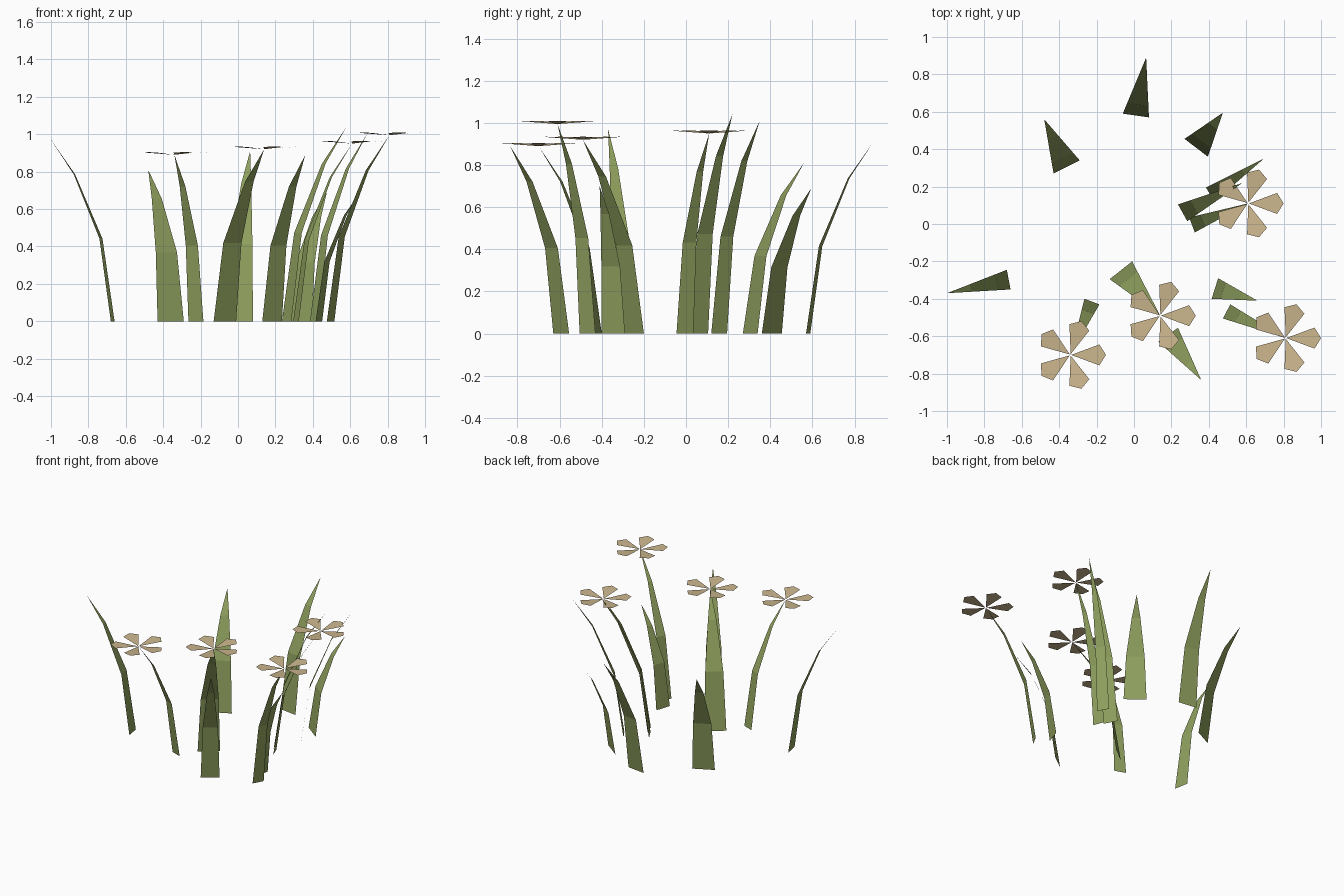
import bpy
from math import cos, sin, pi
from mathutils import Vector, Matrix

cube = bpy.data.objects.get("Cube")
if cube:
    bpy.data.objects.remove(cube, do_unlink=True)


def make_material(name, rgb):
    mat = bpy.data.materials.new(name)
    mat.use_nodes = True
    mat.diffuse_color = (*rgb, 1)
    bsdf = mat.node_tree.nodes["Principled BSDF"]
    bsdf.inputs["Base Color"].default_value = (*rgb, 1)
    bsdf.inputs["Roughness"].default_value = 0.9
    return mat


leaf_green = make_material("leaf green", (0.27, 0.345, 0.11))
petal_tan = make_material("petal tan", (0.60, 0.47, 0.27))


def make_object(name, verts, faces, mat):
    mesh = bpy.data.meshes.new(name)
    mesh.from_pydata(verts, [], faces)
    mesh.materials.append(mat)
    obj = bpy.data.objects.new(name, mesh)
    bpy.context.collection.objects.link(obj)
    return obj


def blade(name, a, b, tip):
    """Flat tapering blade from ground edge a-b, bending over in three steps to tip."""
    a, b, tip = Vector((*a, 0)), Vector((*b, 0)), Vector(tip)
    # keep the upper side facing up
    lean = tip - (a + b) / 2
    if (b - a).cross(lean).z < 0:
        a, b = b, a
    verts = []
    for reach, rise in ((0, 0), (0.19, 0.455), (0.62, 0.81)):
        for corner in (a, b):
            point = corner.lerp(tip, reach)
            point.z = tip.z * rise
            verts.append(point)
    verts.append(tip)
    make_object(name, verts, [(0, 1, 3, 2), (2, 3, 5, 4), (4, 5, 6)], leaf_green)


def flower(name, center):
    """Five flat kite-shaped petals, each rising slightly outward."""
    kite = [Vector(p) for p in
            ((0.004, 0, 0), (0.155, -0.056, 0.012), (0.19, 0, 0.015), (0.155, 0.056, 0.012))]
    verts, faces = [], []
    for i in range(5):
        turn = Matrix.Rotation(2 * pi * i / 5, 3, 'Z')
        faces.append(range(len(verts), len(verts) + 4))
        verts += [turn @ p + Vector(center) for p in kite]
    make_object(name, verts, [tuple(f) for f in faces], petal_tan)


# Plain grass blades: two ground corners and the tip
grass = {
    "back_blade": ((-0.06, 0.59), (0.08, 0.57), (0.065, 0.89, 0.91)),
    "back_right_blade": ((-0.43, 0.27), (-0.29, 0.34), (-0.48, 0.56, 0.81)),
    "back_left_blade": ((0.27, 0.455), (0.395, 0.36), (0.475, 0.595, 0.69)),
    "right_blade": ((-0.68, -0.245), (-0.66, -0.35), (-1.0, -0.37, 0.97)),
    "front_blade": ((0.13, -0.63), (0.235, -0.555), (0.36, -0.835, 0.89)),
    "short_left_blade": ((0.415, -0.40), (0.45, -0.29), (0.66, -0.41, 0.70)),
    "inner_left_blade": ((0.235, 0.105), (0.285, 0.015), (0.58, 0.22, 1.04)),
    "outer_left_blade": ((0.385, 0.195), (0.43, 0.12), (0.695, 0.35, 1.01)),
}
for name, (a, b, tip) in grass.items():
    blade(name, a, b, tip)

# Stems carrying a flower on the tip
stems = {
    "front_right": ((-0.265, -0.40), (-0.185, -0.43), (-0.34, -0.70, 0.89)),
    "middle": ((-0.13, -0.295), (-0.01, -0.20), (0.14, -0.49, 0.92)),
    "front_left": ((0.475, -0.505), (0.515, -0.43), (0.81, -0.61, 0.995)),
    "back_left": ((0.325, -0.045), (0.295, 0.035), (0.61, 0.11, 0.95)),
}
for name, (a, b, tip) in stems.items():
    blade(name + "_stem", a, b, tip)
    flower(name + "_flower", tip)
